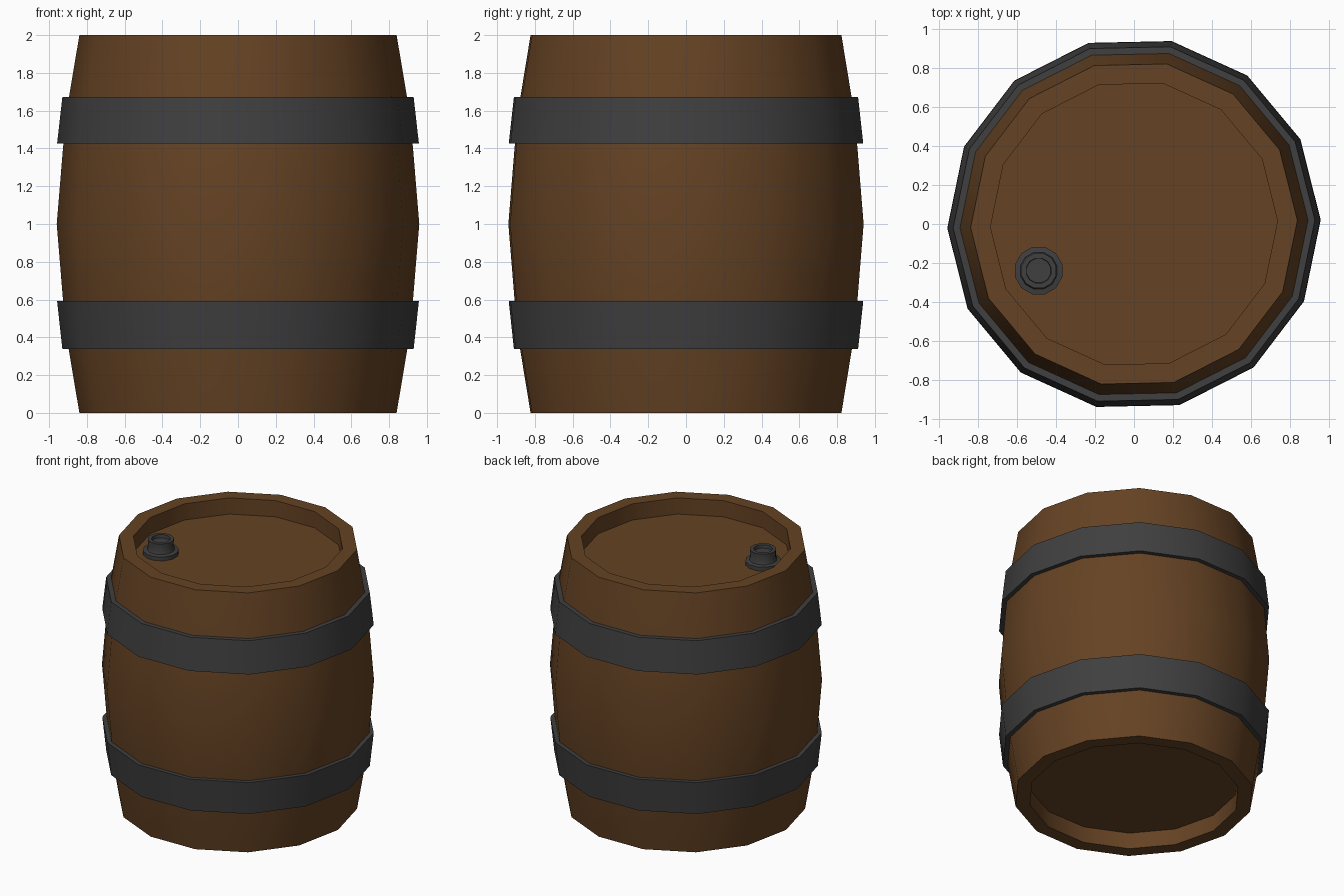
import bpy, bmesh, math

if "Cube" in bpy.data.objects:
    bpy.data.objects.remove(bpy.data.objects["Cube"])

def material(name, rgb):
    m = bpy.data.materials.new(name)
    m.diffuse_color = (*rgb, 1)
    m.use_nodes = True
    m.node_tree.nodes["Principled BSDF"].inputs["Base Color"].default_value = m.diffuse_color
    return m

wood = material("brown_wood", (0.13, 0.055, 0.017))
iron = material("dark_iron", (0.05, 0.05, 0.05))

def lathe(name, profile, sides, mat, centre=(0, 0), turn=0.0, closed=False):
    """Revolve (radius, z) points about a vertical axis; cap the ends unless closed."""
    bm = bmesh.new()
    rings = []
    for r, z in profile:
        rings.append([bm.verts.new((centre[0] + r * math.cos(turn + 2 * math.pi * i / sides),
                                    centre[1] + r * math.sin(turn + 2 * math.pi * i / sides), z))
                      for i in range(sides)])
    pairs = list(zip(rings, rings[1:]))
    if closed:
        pairs.append((rings[-1], rings[0]))
    else:
        bm.faces.new(rings[0])
        bm.faces.new(rings[-1])
    for a, b in pairs:
        for i in range(sides):
            j = (i + 1) % sides
            bm.faces.new((a[i], a[j], b[j], b[i]))
    bmesh.ops.recalc_face_normals(bm, faces=bm.faces)
    mesh = bpy.data.meshes.new(name)
    bm.to_mesh(mesh)
    bm.free()
    mesh.materials.append(mat)
    ob = bpy.data.objects.new(name, mesh)
    bpy.context.collection.objects.link(ob)
    bpy.ops.object.select_all(action='DESELECT')
    ob.select_set(True)
    bpy.context.view_layer.objects.active = ob
    bpy.ops.object.shade_smooth_by_angle(angle=math.radians(35))
    return ob

TURN = math.radians(1.25)

# Bulging body with a recessed head at each end
lower = [(0.738, 0.125), (0.738, 0), (0.84, 0), (0.897, 0.34), (0.926, 0.59)]
upper = [(r, 2 - z) for r, z in reversed(lower)]
lathe("barrel_body", lower + [(0.96, 1.0)] + upper, 14, wood, turn=TURN)

# Two iron hoops, each wider towards the middle of the barrel
hoop = [(0.88, 0.337), (0.93, 0.337), (0.958, 0.592), (0.91, 0.592)]
lathe("lower_hoop", hoop, 14, iron, turn=TURN, closed=True)
lathe("upper_hoop", [(r, 2.005 - z * 0.97 - 0.005) for r, z in hoop], 14, iron, turn=TURN, closed=True)

# Bung: flange, neck and a dished cap
bung = [(0.126, 1.87), (0.126, 1.905), (0.098, 1.91), (0.09, 1.935), (0.093, 1.99),
        (0.066, 1.99), (0.064, 1.965)]
lathe("bung", bung, 12, iron, centre=(-0.49, -0.24), turn=math.radians(15))
